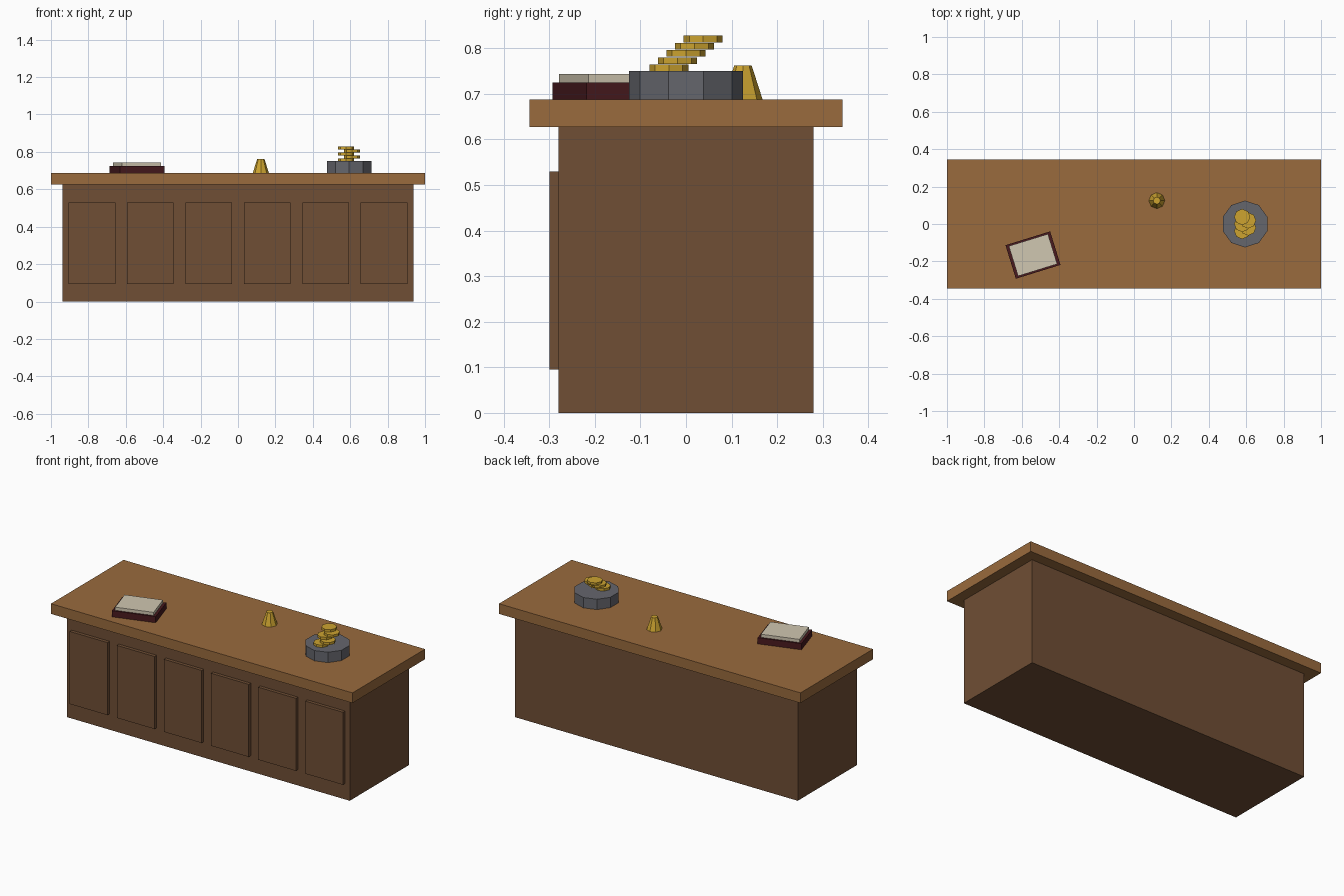
import bpy
import math

if "Cube" in bpy.data.objects:
    bpy.data.objects.remove(bpy.data.objects["Cube"], do_unlink=True)


def material(name, rgb):
    mat = bpy.data.materials.new(name)
    mat.use_nodes = True
    mat.diffuse_color = (*rgb, 1)
    mat.node_tree.nodes["Principled BSDF"].inputs["Base Color"].default_value = (*rgb, 1)
    return mat


light_wood = material("light wood", (0.32, 0.145, 0.047))
dark_wood = material("dark wood", (0.16, 0.077, 0.035))
leather = material("dark red leather", (0.065, 0.01, 0.013))
paper = material("cream paper", (0.63, 0.57, 0.44))
iron = material("grey iron", (0.13, 0.133, 0.152))
gold = material("gold", (0.61, 0.37, 0.03))


def finish(name, mat):
    obj = bpy.context.object
    obj.name = name
    obj.data.materials.append(mat)
    return obj


def box(name, mat, center, size, z0, z1, turn=0):
    """Box with a given footprint between two heights."""
    x, y = center
    bpy.ops.mesh.primitive_cube_add(size=1, location=(x, y, (z0 + z1) / 2), rotation=(0, 0, turn))
    obj = finish(name, mat)
    obj.scale = (size[0], size[1], z1 - z0)
    return obj


def frustum(name, mat, center, r0, r1, z0, z1, sides):
    """Faceted upright cylinder or cut cone between two heights."""
    x, y = center
    bpy.ops.mesh.primitive_cone_add(vertices=sides, radius1=r0, radius2=r1, depth=z1 - z0,
                                    location=(x, y, (z0 + z1) / 2))
    return finish(name, mat)


# Counter
body_top, table = 0.627, 0.688
box("counter_body", dark_wood, (0, 0), (1.875, 0.56), 0, body_top)
box("counter_top", light_wood, (0, 0), (2, 0.6875), body_top, table)

# Raised front panels
for i in range(6):
    box(f"front_panel_{i + 1}", dark_wood, ((i - 2.5) * 0.3125, -0.29), (0.25, 0.02), 0.095, 0.53)

# Ledger book
book_at, book_turn = (-0.54, -0.166), 0.3
box("book_cover", leather, book_at, (0.25, 0.1875), table, 0.725, book_turn)
box("book_pages", paper, book_at, (0.219, 0.168), 0.725, 0.744, book_turn)

# Service bell
frustum("bell", gold, (0.122, 0.125), 0.043, 0.019, table, 0.7625, 8)

# Round dish with a leaning stack of coins
dish_x, dish_top = 0.594, 0.75
frustum("coin_dish", iron, (dish_x, 0), 0.125, 0.125, table, dish_top, 10)
for i in range(5):
    side = -1 if i % 2 == 0 else 1
    z = dish_top + i * 0.0158
    frustum(f"coin_{i + 1}", gold, (dish_x + side * 0.0156, (i - 2) * 0.0188),
            0.043, 0.043, z, z + 0.0145, 8)
